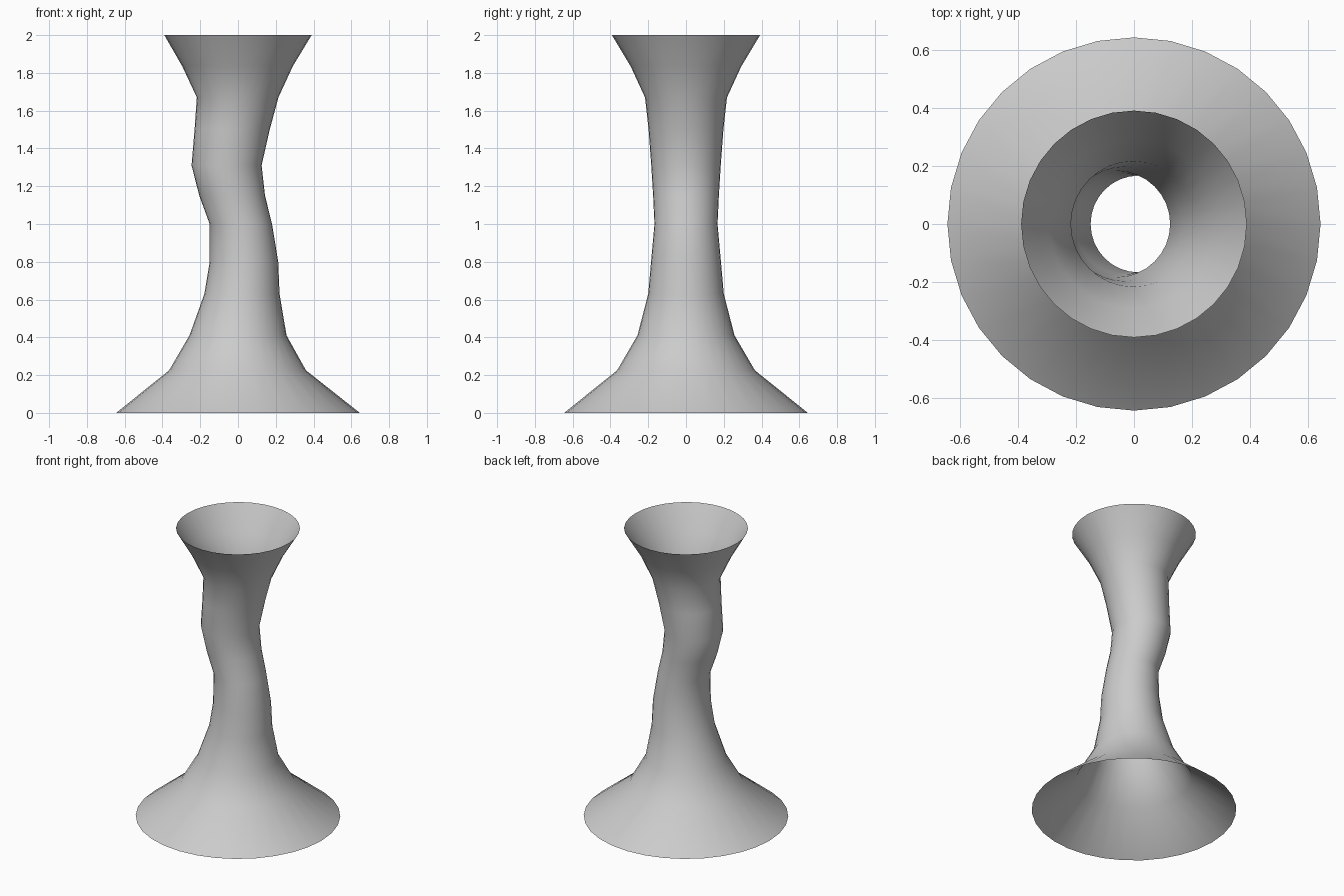
import bpy, bmesh
from math import cos, sin, pi

if "Cube" in bpy.data.objects:
    bpy.data.objects.remove(bpy.data.objects["Cube"])

SIDES = 32
# Rings: height, left x, right x, half depth in y
RINGS = [
    (0.00, -0.645, 0.645, 0.645),
    (0.225, -0.365, 0.360, 0.365),
    (0.41, -0.257, 0.257, 0.257),
    (0.63, -0.178, 0.220, 0.200),
    (0.80, -0.150, 0.213, 0.185),
    (1.00, -0.150, 0.180, 0.167),
    (1.15, -0.205, 0.143, 0.174),
    (1.31, -0.246, 0.125, 0.184),
    (1.50, -0.230, 0.168, 0.198),
    (1.67, -0.218, 0.214, 0.217),
    (1.835, -0.295, 0.290, 0.293),
    (2.00, -0.390, 0.390, 0.392),
]


def loft(name, rings, sides):
    """Skin a stack of horizontal ellipses, open at both ends."""
    bm = bmesh.new()
    loops = []
    for z, left, right, depth in rings:
        cx, rx = (left + right) / 2, (right - left) / 2
        loops.append([bm.verts.new((cx + rx * cos(2 * pi * i / sides),
                                    depth * sin(2 * pi * i / sides), z))
                      for i in range(sides)])
    for low, high in zip(loops, loops[1:]):
        for i in range(sides):
            j = (i + 1) % sides
            bm.faces.new((low[i], low[j], high[j], high[i])).smooth = True
    mesh = bpy.data.meshes.new(name)
    bm.to_mesh(mesh)
    bm.free()
    obj = bpy.data.objects.new(name, mesh)
    bpy.context.collection.objects.link(obj)
    return obj


# Flared, bent open tube
loft("flared_tube", RINGS, SIDES)
